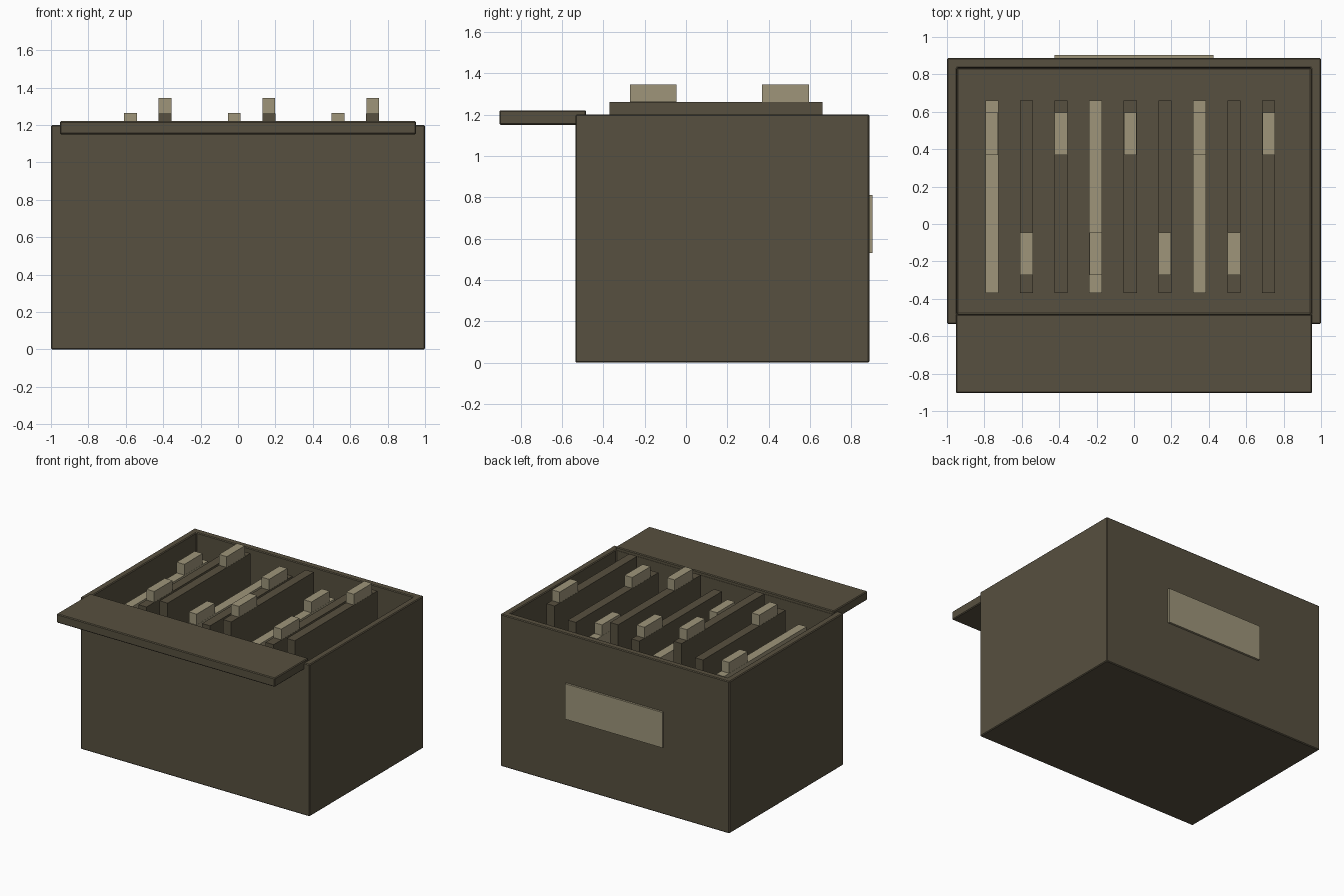
import bpy, bmesh
from mathutils import Vector

if "Cube" in bpy.data.objects:
    bpy.data.objects.remove(bpy.data.objects["Cube"])


def material(name, rgb):
    m = bpy.data.materials.new(name)
    m.diffuse_color = (*rgb, 1)
    m.use_nodes = True
    m.node_tree.nodes["Principled BSDF"].inputs["Base Color"].default_value = m.diffuse_color
    return m


DARK = material("dark_card", (0.095, 0.08, 0.05))
TAN = material("tan_card", (0.342, 0.301, 0.195))


def box(name, lo, hi, mat, bevel=0.0, wall=0.0):
    """Box between two corners; with a wall thickness it becomes an open-topped bin."""
    lo, hi = Vector(lo), Vector(hi)
    bm = bmesh.new()
    bmesh.ops.create_cube(bm, size=1)
    for v in bm.verts:
        v.co = Vector(((hi[i] if v.co[i] > 0 else lo[i]) for i in range(3)))
    if wall:
        bm.normal_update()
        top = max(bm.faces, key=lambda f: f.calc_center_median().z)
        bmesh.ops.inset_region(bm, faces=[top], thickness=wall)
        new = bmesh.ops.extrude_face_region(bm, geom=[top])["geom"]
        for v in new:
            if isinstance(v, bmesh.types.BMVert):
                v.co.z = lo.z + wall
        if top.is_valid:
            bmesh.ops.delete(bm, geom=[top], context='FACES')
    bmesh.ops.recalc_face_normals(bm, faces=bm.faces)
    mesh = bpy.data.meshes.new(name)
    bm.to_mesh(mesh)
    bm.free()
    mesh.materials.append(mat)
    ob = bpy.data.objects.new(name, mesh)
    bpy.context.collection.objects.link(ob)
    if bevel:
        mod = ob.modifiers.new("soft_edges", 'BEVEL')
        mod.width = bevel
        mod.segments = 1
    return ob


# Open box, tilted-back lid flap and rear label plate
box("file_box", (-1, -0.535, 0), (1, 0.887, 1.2), DARK, bevel=0.006, wall=0.075)
box("lid_flap", (-0.953, -0.903, 1.15), (0.953, -0.483, 1.22), DARK, bevel=0.006)
box("label_plate", (-0.425, 0.877, 0.53), (0.425, 0.903, 0.81), TAN)

# Nine folders in three repeating heights, tabs alternating back and front
for i in range(9):
    x = -0.76 + 0.185 * i
    top = 1.10 + 0.08 * (i % 3)
    box(f"folder_{i + 1}", (x - 0.035, -0.37, 0.075), (x + 0.035, 0.66, top),
        TAN if i % 3 == 0 else DARK)
    y = 0.368 if i % 2 == 0 else -0.272
    box(f"folder_tab_{i + 1}", (x - 0.034, y, top - 0.005), (x + 0.034, y + 0.227, top + 0.085), TAN)
